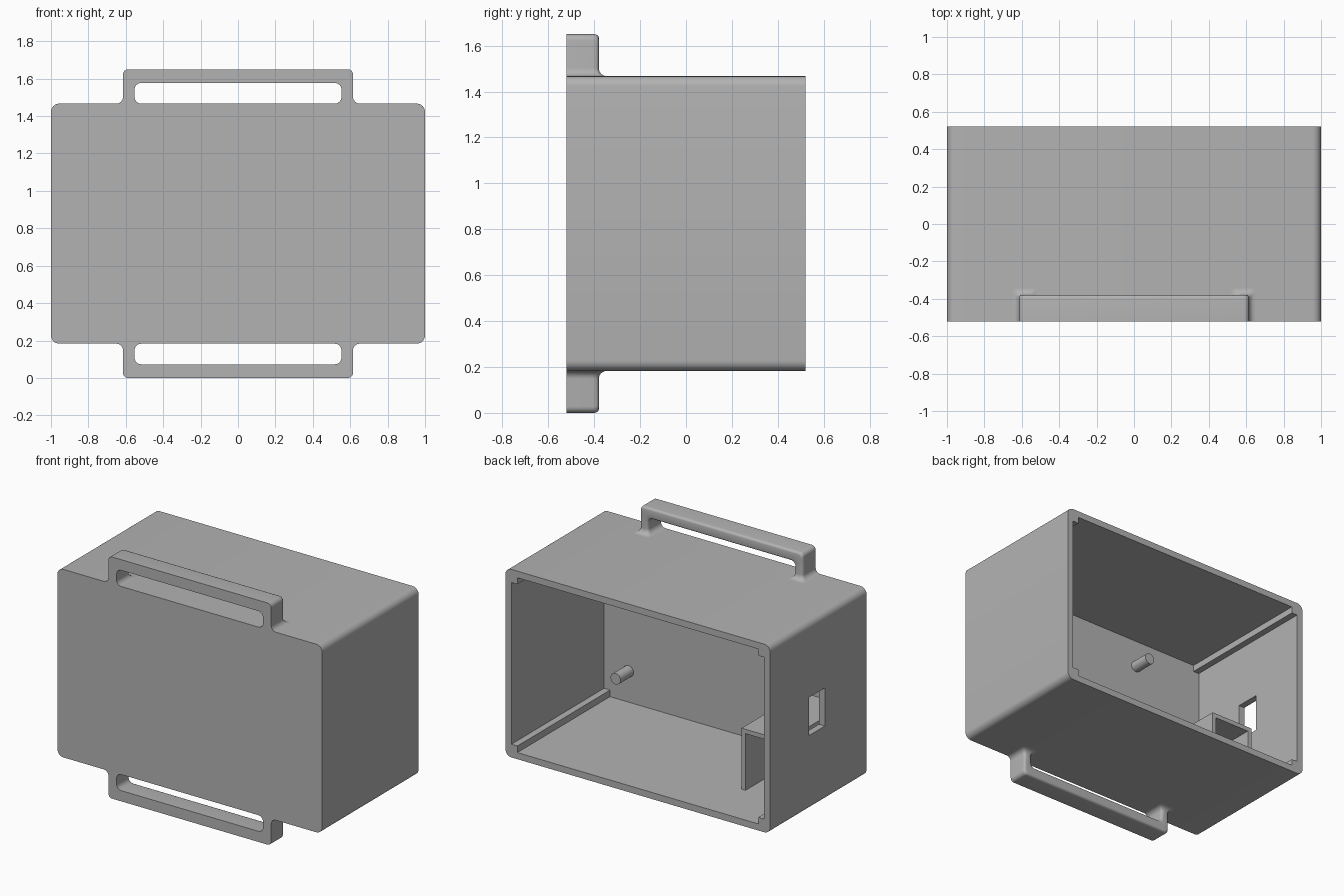
import bpy, bmesh
from math import sin, cos, pi

if "Cube" in bpy.data.objects:
    bpy.data.objects.remove(bpy.data.objects["Cube"], do_unlink=True)

grey = bpy.data.materials.new("plain grey")
grey.use_nodes = True
grey.diffuse_color = (0.45, 0.45, 0.45, 1)
grey.node_tree.nodes["Principled BSDF"].inputs["Base Color"].default_value = grey.diffuse_color

HALF_Y, MID_Z, HALF_Z = 0.52, 0.825, 0.642
WALL = 0.045
INNER_X, INNER_Z = 1 - WALL, HALF_Z - WALL
INNER_FRONT = -0.48


def finish(name, bm, smooth=False):
    bmesh.ops.recalc_face_normals(bm, faces=bm.faces)
    mesh = bpy.data.meshes.new(name)
    bm.to_mesh(mesh)
    bm.free()
    mesh.materials.append(grey)
    ob = bpy.data.objects.new(name, mesh)
    bpy.context.collection.objects.link(ob)
    if smooth:
        shade(ob)
    return ob


def activate(ob):
    bpy.ops.object.select_all(action='DESELECT')
    ob.select_set(True)
    bpy.context.view_layer.objects.active = ob


def shade(ob):
    activate(ob)
    bpy.ops.object.shade_smooth_by_angle(angle=pi / 6)


def box(name, x, y, z, round_edges=0):
    """Box from (min, max) ranges, optionally rounding the edges along y."""
    bm = bmesh.new()
    bmesh.ops.create_cube(bm, size=1)
    for v in bm.verts:
        v.co = [r[0] if c < 0 else r[1] for c, r in zip(v.co, (x, y, z))]
    if round_edges:
        edges = [e for e in bm.edges
                 if abs(e.verts[0].co.y - e.verts[1].co.y) > 0.1]
        bmesh.ops.bevel(bm, geom=edges, offset=round_edges, segments=6,
                        profile=0.5, affect='EDGES')
    return finish(name, bm)


def cut(ob, cutter):
    cutter.hide_render = True
    mod = ob.modifiers.new("cut", 'BOOLEAN')
    mod.operation, mod.solver, mod.object = 'DIFFERENCE', 'EXACT', cutter
    activate(ob)
    bpy.ops.object.modifier_apply(modifier=mod.name)
    bpy.data.objects.remove(cutter, do_unlink=True)


# Case: rounded shell, open at the back, with a switch opening in one side
case = box("case", (-1, 1), (-HALF_Y, HALF_Y),
           (MID_Z - HALF_Z, MID_Z + HALF_Z), round_edges=0.045)
cut(case, box("cavity_cutter", (-INNER_X, INNER_X), (INNER_FRONT, 1),
              (MID_Z - INNER_Z, MID_Z + INNER_Z)))
cut(case, box("switch_cutter", (-1.1, -0.9), (-0.07, 0.1), (0.695, 0.955)))
shade(case)

# Square rails in the four inner corners
for sx, side in ((-1, "right"), (1, "left")):
    for sz, level in ((-1, "lower"), (1, "upper")):
        x = sorted((sx * (INNER_X - WALL), sx * (INNER_X + 0.01)))
        z = sorted((MID_Z + sz * (INNER_Z - WALL), MID_Z + sz * (INNER_Z + 0.01)))
        box(f"{level}_{side}_rail", x, (INNER_FRONT, HALF_Y), z)

# Battery compartment: two walls and a roof standing on the floor
FLOOR, ROOF, T = MID_Z - INNER_Z, 0.645, 0.03
DEPTH = (INNER_FRONT, 0.163)
box("battery_inner_wall", (-0.534 - T, -0.534), DEPTH, (FLOOR, ROOF))
box("battery_outer_wall", (-0.864, -0.864 + T), DEPTH, (FLOOR, ROOF))
box("battery_roof", (-0.864 + T, -0.534 - T), DEPTH, (ROOF - T, ROOF))

# Board pegs on the inside of the front wall
for px in (0.77, -0.42):
    for pz in (0.44, 1.23):
        bm = bmesh.new()
        bmesh.ops.create_cone(bm, cap_ends=True, segments=24, radius1=0.038,
                              radius2=0.038, depth=0.15)
        for v in bm.verts:
            cx, cy, cz = v.co
            v.co = (px + cx, INNER_FRONT + 0.065 + cz, pz + cy)
        finish("board_peg", bm, smooth=True)


# Handles: a rounded strap swept up one post, across and down the other
def handle(name, sign):
    height, slot, out_x, in_x = MID_Z - HALF_Z, 0.11, 0.615, 0.553
    flare, r_out, r_in, r_rear, n = 0.035, 0.028, 0.035, 0.02, 6
    rear = -0.38
    # Each station: outer (x, height), inner (x, height), rear depth
    half = [((out_x + flare, -0.01), (in_x - flare, -0.01), rear + flare)]
    for k in range(n + 1):
        a = k / n * pi / 2
        off, h = flare * (1 - sin(a)), flare * (1 - cos(a))
        half.append(((out_x + off, h), (in_x - off, h), rear + off))
    for k in range(n + 1):
        a = k / n * pi / 2
        half.append(((out_x + r_out * (cos(a) - 1), height + r_out * (sin(a) - 1)),
                     (in_x + r_in * (cos(a) - 1), slot + r_in * (sin(a) - 1)), rear))
    flip = [((-o[0], o[1]), (-i[0], i[1]), y) for o, i, y in reversed(half)]
    bm = bmesh.new()
    rings = []
    for o, i, y in half + flip:
        width = ((o[0] - i[0]) ** 2 + (o[1] - i[1]) ** 2) ** 0.5
        arc = [(r_rear * (1 - cos(k / 4 * pi / 2)), y - r_rear * (1 - sin(k / 4 * pi / 2)))
               for k in range(5)]
        section = [(0, -HALF_Y)] + arc
        section += [(width - d, yy) for d, yy in reversed(section)]
        ring = []
        for d, yy in section:
            t = d / width
            ring.append(bm.verts.new((o[0] + (i[0] - o[0]) * t, yy,
                        MID_Z + sign * (HALF_Z + o[1] + (i[1] - o[1]) * t))))
        rings.append(ring)
    for a, b in zip(rings, rings[1:]):
        for k in range(len(a)):
            j = (k + 1) % len(a)
            bm.faces.new((a[k], a[j], b[j], b[k]))
    bm.faces.new(rings[0])
    bm.faces.new(rings[-1])
    finish(name, bm, smooth=True)


handle("top_handle", 1)
handle("bottom_handle", -1)
